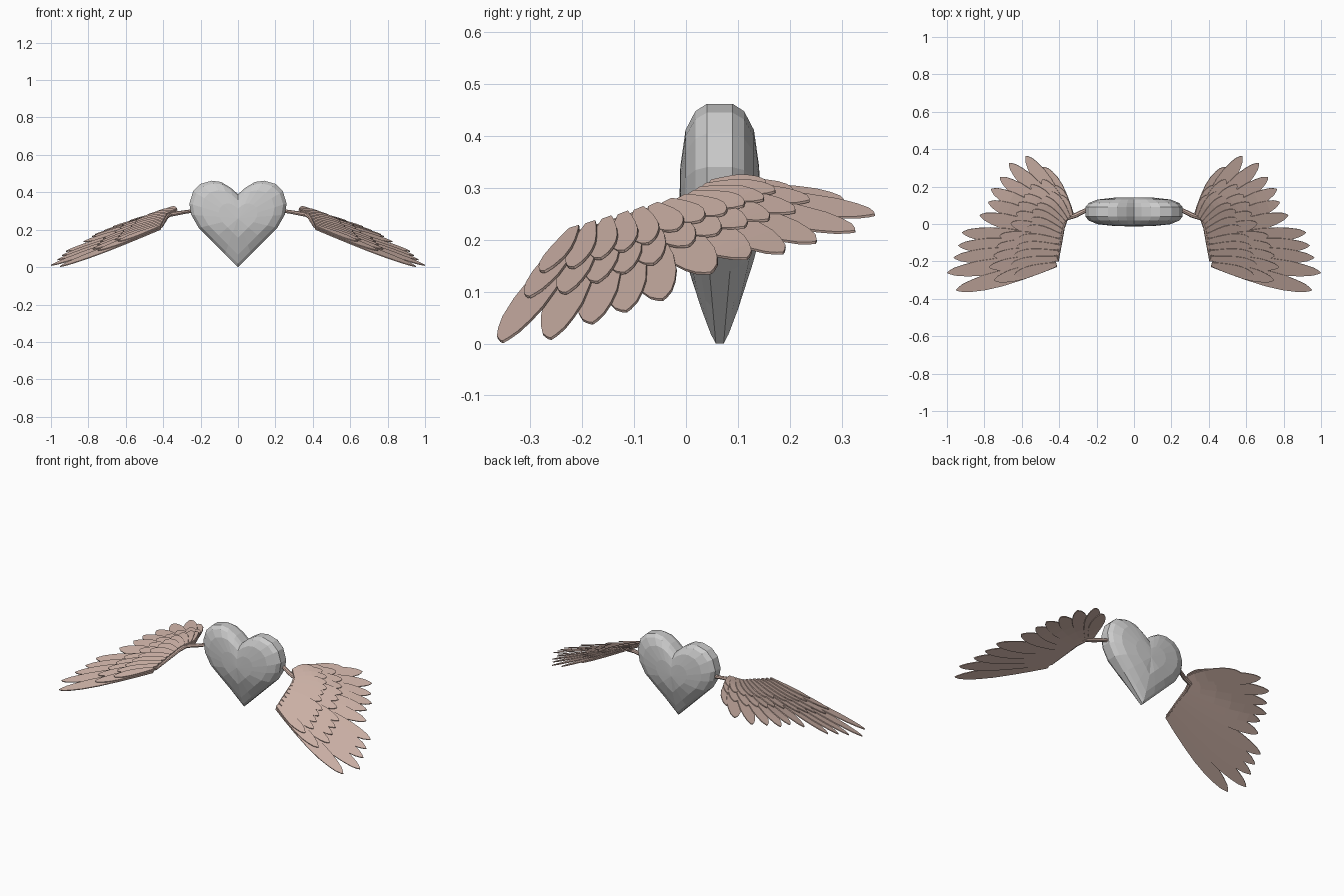
import bpy
import bmesh
import math
from mathutils import Vector

if "Cube" in bpy.data.objects:
    bpy.data.objects.remove(bpy.data.objects["Cube"])


def material(name, color):
    m = bpy.data.materials.new(name)
    m.diffuse_color = (*color, 1)
    m.use_nodes = True
    m.node_tree.nodes["Principled BSDF"].inputs["Base Color"].default_value = m.diffuse_color
    return m


grey = material("heart grey", (0.6, 0.6, 0.6))
pink = material("feather pink", (0.62, 0.45, 0.39))


def make_object(name, bm, mat):
    mesh = bpy.data.meshes.new(name)
    bm.to_mesh(mesh)
    bm.free()
    mesh.materials.append(mat)
    ob = bpy.data.objects.new(name, mesh)
    bpy.context.collection.objects.link(ob)
    return ob


# Heart: nested rings of one outline, bulging towards the middle
half = [(0.04, 0.425), (0.09, 0.455), (0.14, 0.462), (0.20, 0.445), (0.24, 0.405),
        (0.26, 0.34), (0.25, 0.28), (0.21, 0.21), (0.14, 0.14), (0.07, 0.07)]
outline = [(0, 0.39)] + half + [(0, 0.0)] + [(-x, z) for x, z in reversed(half)]
MID_Y, MID_Z = 0.065, 0.26
rings = [(0.4, 0.076), (0.75, 0.066), (0.93, 0.047), (1.0, 0.025)]
levels = [(s, -h) for s, h in rings] + [(s, h) for s, h in reversed(rings)]
bm = bmesh.new()
loops = []
for s, h in levels:
    loop = []
    for x, z in outline:
        zz = MID_Z + (z - MID_Z) * s
        taper = min(1, 0.3 + 3.5 * zz)
        loop.append(bm.verts.new((x * s, MID_Y + h * taper, zz)))
    loops.append(loop)
n = len(outline)
for a, b in zip(loops, loops[1:]):
    for i in range(n):
        j = (i + 1) % n
        bm.faces.new((a[i], a[j], b[j], b[i]))
for loop, y in ((loops[0], -0.078), (loops[-1], 0.078)):
    c = bm.verts.new((0, MID_Y + y, MID_Z))
    for i in range(n):
        bm.faces.new((loop[i], loop[(i + 1) % n], c))
bmesh.ops.recalc_face_normals(bm, faces=bm.faces)
make_object("heart", bm, grey)


# Wings: feathers fan out from the leading edge over a sloping surface
def surface(x, y):
    return 0.389 - 0.32 * x + 0.23 * y - 0.15 * max(0, y - 0.1)


edge = [Vector(p) for p in ((0.415, -0.215), (0.395, -0.10), (0.38, 0.0), (0.335, 0.045))]
tips = [Vector(p) for p in (
    (0.952, -0.353), (1.0, -0.26), (0.965, -0.18), (0.94, -0.115), (0.92, -0.045),
    (0.825, 0.048), (0.78, 0.118), (0.765, 0.187), (0.717, 0.25), (0.668, 0.326),
    (0.578, 0.364), (0.487, 0.305))]


def along_edge(f):
    f *= len(edge) - 1
    i = min(int(f), len(edge) - 2)
    return edge[i].lerp(edge[i + 1], f - i)


shape = [(0, 0.35), (0.15, 0.6), (0.35, 0.85), (0.55, 1.0), (0.72, 0.95),
         (0.84, 0.75), (0.93, 0.5), (0.98, 0.2)]


def add_feather(bm, base, tip, width, lift):
    d = (tip - base).normalized()
    side = Vector((-d.y, d.x))
    prev = None
    for t, w in shape:
        c = base.lerp(tip, t)
        pair = []
        for k in (-1, 1):
            p = c + side * (k * w * width)
            # each feather tilts so that it overlaps its neighbour
            pair.append(bm.verts.new((p.x, p.y, surface(p.x, p.y) + lift + 0.004 * k * w)))
        if prev:
            bm.faces.new((prev[0], pair[0], pair[1], prev[1]))
        prev = pair
    end = bm.verts.new((tip.x, tip.y, surface(tip.x, tip.y) + lift))
    bm.faces.new((prev[0], end, prev[1]))


def mirror(ob):
    ob.modifiers.new("mirror", "MIRROR").use_axis[0] = True


rows = [("flight_feathers", 1.0, 0.042, 0.0),
        ("long_coverts", 0.62, 0.034, 0.009),
        ("short_coverts", 0.42, 0.027, 0.017)]
for name, length, width, lift in rows:
    bm = bmesh.new()
    for i, tip in enumerate(tips):
        base = along_edge(i / (len(tips) - 1))
        add_feather(bm, base, base.lerp(tip, length), width, lift)
    ob = make_object(name, bm, pink)
    solid = ob.modifiers.new("thickness", "SOLIDIFY")
    solid.thickness = 0.005
    solid.offset = 0
    mirror(ob)

# Wing arms: tapered tube from the heart along the leading edge
path = [(0.24, 0.08, 0.30, 1.0), (0.275, 0.065, 0.296, 1.0), (0.31, 0.047, 0.29, 1.1),
        (0.365, 0.03, 0.28, 1.2), (0.382, -0.02, 0.268, 1.0),
        (0.395, -0.10, 0.245, 0.9), (0.41, -0.20, 0.215, 0.6)]
SIDES = 8
bm = bmesh.new()
loops = []
for i, (x, y, z, r) in enumerate(path):
    a, b = Vector(path[max(i - 1, 0)][:3]), Vector(path[min(i + 1, len(path) - 1)][:3])
    d = (b - a).normalized()
    u = d.cross(Vector((0, 0, 1))).normalized()
    v = u.cross(d)
    loops.append([bm.verts.new(Vector((x, y, z)) + 0.012 * r * (
        u * math.cos(math.tau * k / SIDES) + 0.8 * v * math.sin(math.tau * k / SIDES)))
        for k in range(SIDES)])
for a, b in zip(loops, loops[1:]):
    for k in range(SIDES):
        j = (k + 1) % SIDES
        bm.faces.new((a[k], a[j], b[j], b[k]))
bm.faces.new(loops[0])
bm.faces.new(loops[-1])
bmesh.ops.recalc_face_normals(bm, faces=bm.faces)
mirror(make_object("wing_arm", bm, pink))
